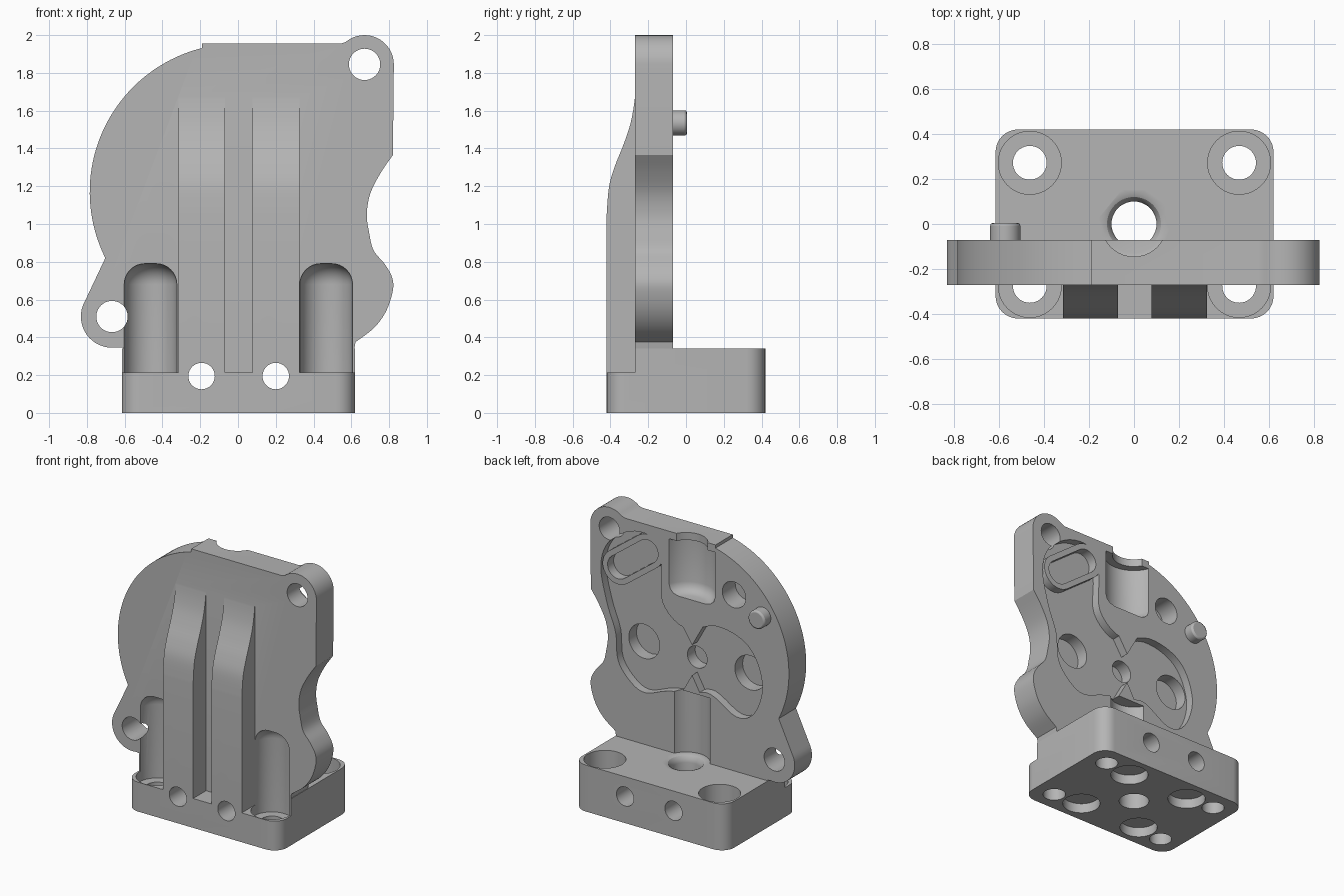
import bpy, bmesh, math
from mathutils import Vector

if "Cube" in bpy.data.objects:
    bpy.data.objects.remove(bpy.data.objects["Cube"])

mat = bpy.data.materials.new("plain grey")
mat.diffuse_color = (0.46, 0.46, 0.46, 1)
mat.use_nodes = True
mat.node_tree.nodes["Principled BSDF"].inputs["Base Color"].default_value = mat.diffuse_color


def make(name, bm):
    bmesh.ops.recalc_face_normals(bm, faces=bm.faces)
    me = bpy.data.meshes.new(name)
    bm.to_mesh(me)
    bm.free()
    ob = bpy.data.objects.new(name, me)
    bpy.context.collection.objects.link(ob)
    me.materials.append(mat)
    return ob


def prism(name, pts, a, b, axis):
    """Extrude a 2D outline along an axis: x uses (y,z), y uses (x,z), z uses (x,y)."""
    place = {"x": lambda p, t: (t, p[0], p[1]),
             "y": lambda p, t: (p[0], t, p[1]),
             "z": lambda p, t: (p[0], p[1], t)}[axis]
    bm = bmesh.new()
    face = bm.faces.new([bm.verts.new(place(p, a)) for p in pts])
    step = Vector(place((0, 0), b)) - Vector(place((0, 0), a))
    new = bmesh.ops.extrude_face_region(bm, geom=[face])["geom"]
    bmesh.ops.translate(bm, vec=step, verts=[v for v in new if isinstance(v, bmesh.types.BMVert)])
    if not any(f is face for f in bm.faces):
        bm.faces.new([v for v in face.verts])
    return make(name, bm)


def arc(cx, cy, r, a0, a1, n=16):
    return [(cx + r * math.cos(math.radians(a0 + (a1 - a0) * i / n)),
             cy + r * math.sin(math.radians(a0 + (a1 - a0) * i / n))) for i in range(n + 1)]


def circle(cx, cy, r, n=40):
    return arc(cx, cy, r, 0, 360, n)[:-1]


def spline(pts, closed=False, n=5):
    """Smooth curve through the points."""
    P = [Vector(p) for p in pts]
    m = len(P)
    get = (lambda i: P[i % m]) if closed else (lambda i: P[max(0, min(m - 1, i))])
    out = []
    for i in range(m if closed else m - 1):
        p0, p1, p2, p3 = get(i - 1), get(i), get(i + 1), get(i + 2)
        for k in range(n):
            t = k / n
            q = 0.5 * (2 * p1 + (p2 - p0) * t + (2 * p0 - 5 * p1 + 4 * p2 - p3) * t * t
                       + (3 * p1 - p0 - 3 * p2 + p3) * t ** 3)
            out.append((q.x, q.y))
    return out if closed else out + [tuple(P[-1])]


def lathe(name, cx, cy, profile, n=40):
    """Stack of rings (radius, z) around a vertical axis, capped at both ends."""
    bm = bmesh.new()
    rings = [[bm.verts.new((x, y, z)) for x, y in circle(cx, cy, r, n)] for r, z in profile]
    for lo, hi in zip(rings, rings[1:]):
        for i in range(n):
            bm.faces.new((lo[i], lo[(i + 1) % n], hi[(i + 1) % n], hi[i]))
    bm.faces.new(rings[0][::-1])
    bm.faces.new(rings[-1])
    return make(name, bm)


def combine(ob, other, op):
    mod = ob.modifiers.new("combine", "BOOLEAN")
    mod.operation, mod.solver, mod.object = op, "EXACT", other
    dg = bpy.context.evaluated_depsgraph_get()
    me = bpy.data.meshes.new_from_object(ob.evaluated_get(dg))
    ob.modifiers.clear()
    ob.data = me
    bpy.data.objects.remove(other)


def cut(ob, other):
    combine(ob, other, "DIFFERENCE")


def capsule(x0, z0, x1, z1, r):
    a = math.degrees(math.atan2(z1 - z0, x1 - x0))
    return arc(x1, z1, r, a - 90, a + 90, 12) + arc(x0, z0, r, a + 90, a + 270, 12)


FRONT, BACK = -0.27, -0.07

# Base block with rounded corners and a lower front step
base_outline = (arc(0.52, 0.32, 0.1, 0, 90, 8) + arc(-0.515, 0.32, 0.1, 90, 180, 8)
                + arc(-0.515, -0.32, 0.1, 180, 270, 8) + arc(0.52, -0.32, 0.1, 270, 360, 8))
bracket = prism("bracket", base_outline, 0, 0.34, "z")
cut(bracket, prism("step_cutter", [(-0.6, 0.215), (FRONT, 0.215), (FRONT, 0.5), (-0.6, 0.5)],
                   -1, 1, "x"))

# Upright plate: round housing with two ears and a scooped right side
scoop = spline([(0.82, 1.365), (0.755, 1.27), (0.7, 1.16), (0.682, 1.05), (0.695, 0.95),
                (0.718, 0.86), (0.775, 0.79), (0.815, 0.72), (0.82, 0.65), (0.785, 0.54),
                (0.72, 0.45), (0.622, 0.375)])
outline = (arc(0, 1.17, 0.785, 206.5, 104, 40) + [(-0.19, 1.955), (0.545, 1.955)]
           + arc(0.67, 1.845, 0.155, 130, 0) + scoop + [(0.61, 0.3), (0.6, 0.2), (-0.6, 0.2)]
           + [(-0.61, 0.345)] + arc(-0.667, 0.51, 0.165, 280, 150))
combine(bracket, prism("plate", outline, FRONT, BACK, "y"), "UNION")

# Two front ribs that sweep back into the plate
sweep = spline([(-0.42, 1.05), (-0.407, 1.2), (-0.375, 1.31), (-0.335, 1.41), (-0.3, 1.51),
                (-0.28, 1.6), (-0.268, 1.69)])
for x0, x1 in ((-0.315, -0.07), (0.078, 0.325)):
    combine(bracket, prism("rib", [(-0.2, 0.1), (-0.42, 0.1)] + sweep + [(-0.2, 1.69)],
                           x0, x1, "x"), "UNION")

# Recess in the back, leaving a slotted island and two wedges standing
recess = prism("recess_cutter", spline([
    (0.74, 1.55), (0.69, 1.3), (0.62, 1.1), (0.6, 0.9), (0.5, 0.77), (0.38, 0.72), (0.2, 0.78),
    (0, 0.82), (-0.15, 0.85), (-0.36, 0.74), (-0.5, 0.8), (-0.57, 1.0), (-0.52, 1.2),
    (-0.4, 1.32), (-0.19, 1.36), (0.06, 1.28), (0.24, 1.42), (0.25, 1.7), (0.32, 1.87),
    (0.5, 1.87), (0.68, 1.74)], True), BACK - 0.06, 0.1, "y")
for shape in (capsule(0.6, 1.58, 0.36, 1.76, 0.125), [(-0.14, 1.42), (0.16, 1.42), (0.0, 1.17)],
              [(-0.14, 0.7), (0.14, 0.7), (0.0, 0.95)]):
    cut(recess, prism("island", shape, -0.3, 0.2, "y"))
cut(bracket, recess)
cut(bracket, prism("slot_cutter", capsule(0.6, 1.58, 0.36, 1.76, 0.085), -0.14, 0.1, "y"))

# Blind holes in the back of the plate
for x, z, r in ((0, 1.06, 0.08), (0.43, 1.06, 0.125), (-0.43, 1.06, 0.125), (-0.34, 1.63, 0.095)):
    cut(bracket, prism("blind_cutter", circle(x, z, r), -0.22, 0.1, "y"))

# Through holes in the ears and across the base
for x, z, r in ((0.67, 1.845, 0.083), (-0.667, 0.51, 0.083), (-0.193, 0.195, 0.07), (0.2, 0.195, 0.07)):
    cut(bracket, prism("hole_cutter", circle(x, z, r), -1, 1, "y"))

# Upper socket with a narrower lip, and the lower channel
cut(bracket, lathe("socket_cutter", 0, 0, [(0.13, 1.5), (0.165, 1.51), (0.19, 1.535), (0.2, 1.57),
                                           (0.2, 1.9), (0.145, 1.9), (0.145, 2.1)]))
cut(bracket, lathe("channel_cutter", 0, 0, [(0.16, 0.34), (0.16, 0.82)]))

# Centre bore with a rounded mouth
cut(bracket, lathe("bore_cutter", 0, 0, [(0.1, -0.1), (0.1, 0.29), (0.106, 0.315), (0.12, 0.333),
                                         (0.14, 0.341), (0.14, 0.36)]))

# Counterbored screw holes; the front pair has domed clearance grooves up the plate
dome = [(0.03 + 0.11 * math.cos(a), 0.68 + 0.11 * math.sin(a))
        for a in (math.pi / 2 * i / 8 for i in range(9))]
for x in (-0.463, 0.467):
    for y, top in ((-0.275, dome), (0.272, [(0.14, 0.5)])):
        cut(bracket, lathe("counterbore_cutter", x, y, [(0.14, 0.14)] + top))
        cut(bracket, lathe("screw_cutter", x, y, [(0.075, -0.1), (0.075, 0.2)]))

# Round pockets under the base
for x in (-0.25, 0.25):
    for y in (-0.25, 0.25):
        cut(bracket, lathe("pocket_cutter", x, y, [(0.125, -0.1), (0.125, 0.07)]))

# Locating pin on the back
pin = prism("locating_pin", circle(-0.572, 1.535, 0.067), -0.1, 0.005, "y")
bev = pin.modifiers.new("edge", "BEVEL")
bev.width, bev.segments = 0.012, 2

for ob in (bracket, pin):
    ob.data.materials.clear()
    ob.data.materials.append(mat)
    bpy.ops.object.select_all(action="DESELECT")
    ob.select_set(True)
    bpy.context.view_layer.objects.active = ob
    bpy.ops.object.shade_smooth_by_angle(angle=math.radians(30))
